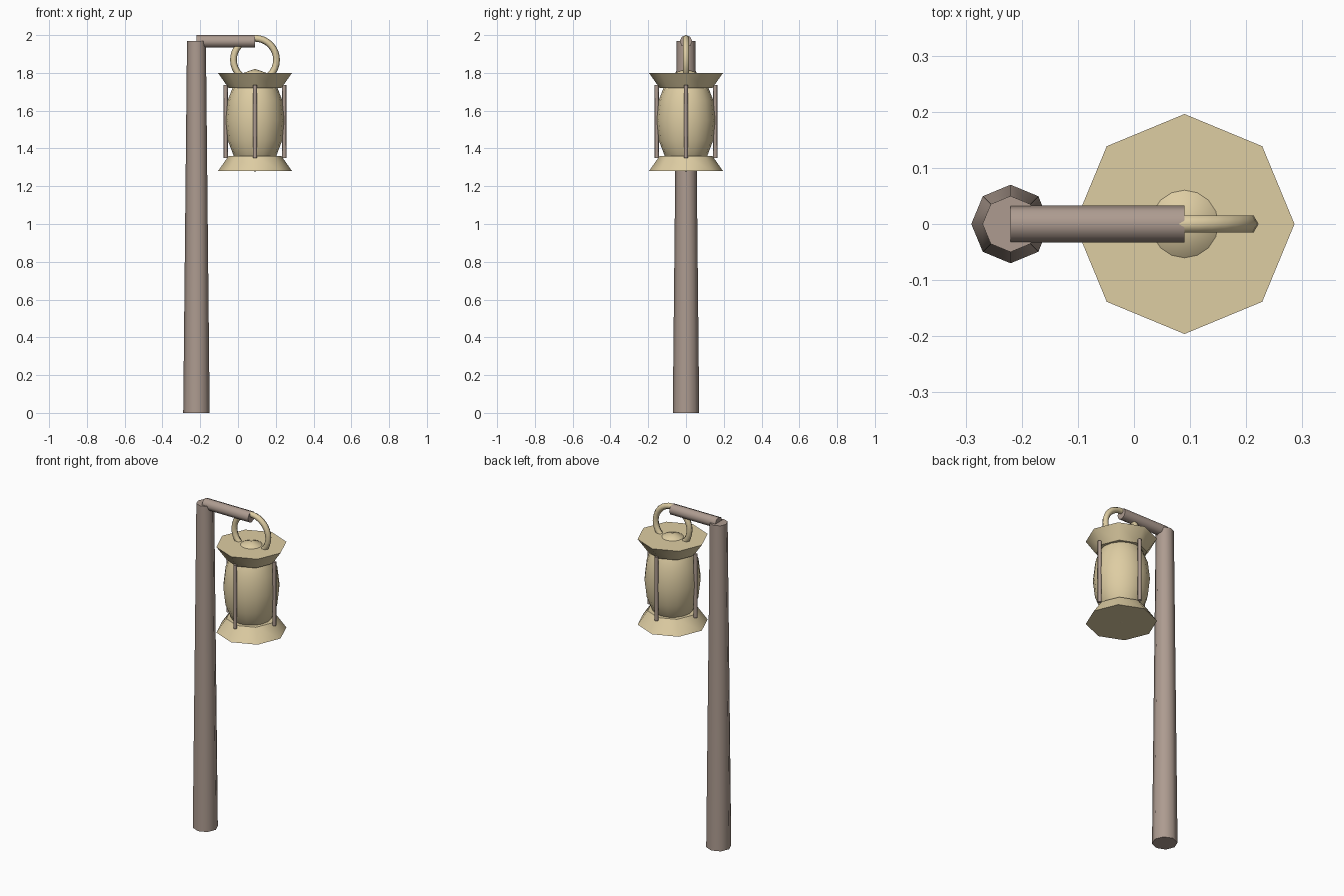
import bpy, math
from math import pi, cos, sin

if "Cube" in bpy.data.objects:
    bpy.data.objects.remove(bpy.data.objects["Cube"])


def material(name, rgb):
    m = bpy.data.materials.new(name)
    m.diffuse_color = (*rgb, 1)
    m.use_nodes = True
    m.node_tree.nodes["Principled BSDF"].inputs["Base Color"].default_value = m.diffuse_color
    return m


WOOD = material("grey_brown_wood", (0.42, 0.33, 0.28))
TAN = material("pale_tan", (0.73, 0.61, 0.365))
LAMP_X = 0.09    # lantern axis
POLE_X = -0.22   # pole axis


def finish(name, mat, angle=50):
    ob = bpy.context.object
    ob.name = name
    ob.data.materials.append(mat)
    bpy.ops.object.shade_smooth_by_angle(angle=math.radians(angle))
    return ob


def frustum(name, mat, x, y, z0, z1, r0, r1):
    """Eight-sided upright tapered cylinder with corners on the axes."""
    bpy.ops.mesh.primitive_cone_add(vertices=8, radius1=r0, radius2=r1, depth=z1 - z0,
                                    location=(x, y, (z0 + z1) / 2))
    return finish(name, mat)


# Tapered pole
frustum("pole", WOOD, POLE_X, 0, 0, 1.97, 0.07, 0.05)

# Horizontal arm
bpy.ops.mesh.primitive_cylinder_add(vertices=8, radius=0.033, depth=LAMP_X - POLE_X,
                                    location=((LAMP_X + POLE_X) / 2, 0, 1.967),
                                    rotation=(0, pi / 2, 0))
finish("arm", WOOD)

# Hanging ring
bpy.ops.mesh.primitive_torus_add(major_segments=32, minor_segments=6, major_radius=0.114,
                                 minor_radius=0.018, location=(LAMP_X, 0, 1.869),
                                 rotation=(pi / 2, 0, 0))
finish("hanging_ring", TAN, 65)

# Lantern top and base
frustum("lantern_top", TAN, LAMP_X, 0, 1.72, 1.80, 0.14, 0.196)
frustum("lantern_base", TAN, LAMP_X, 0, 1.28, 1.36, 0.196, 0.14)

# Oval lantern globe, its tips just showing through the top and base
bpy.ops.mesh.primitive_uv_sphere_add(segments=16, ring_count=8, radius=1,
                                     location=(LAMP_X, 0, 1.549))
bpy.context.object.scale = (0.157, 0.157, 0.272)
finish("lantern_globe", TAN)

# Four upright bars around the globe
for i in range(4):
    a = i * pi / 2
    frustum(f"lantern_bar_{i + 1}", WOOD, LAMP_X + 0.155 * cos(a), 0.155 * sin(a),
            1.35, 1.735, 0.011, 0.011)
